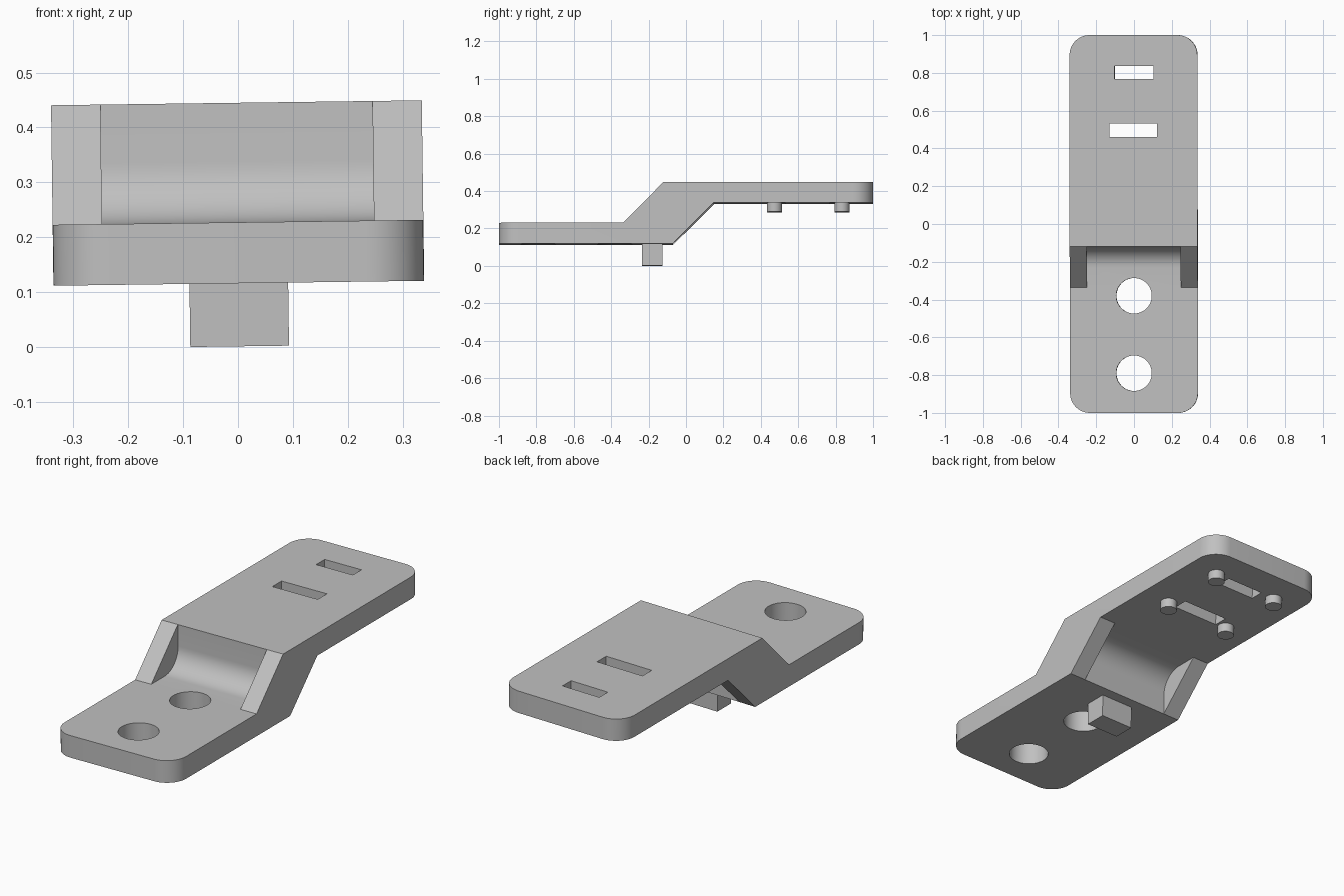
import bpy, bmesh, math
from mathutils import Matrix, Vector

if "Cube" in bpy.data.objects:
    bpy.data.objects.remove(bpy.data.objects["Cube"])

grey = bpy.data.materials.new("plain_grey")
grey.use_nodes = True
colour = (0.53, 0.53, 0.53, 1)
grey.diffuse_color = colour
grey.node_tree.nodes["Principled BSDF"].inputs["Base Color"].default_value = colour

HALF = 0.338                      # half width of the strap
LOW, LOW_TOP = 0.116, 0.227       # lower plate
HIGH, HIGH_TOP = 0.335, 0.445     # upper plate
TILT = Matrix.Translation((0.003, 0, 0)) @ Matrix.Rotation(-0.0133, 4, 'Y')


def finish(bm, name):
    bmesh.ops.recalc_face_normals(bm, faces=bm.faces)
    mesh = bpy.data.meshes.new(name)
    bm.to_mesh(mesh)
    bm.free()
    mesh.materials.append(grey)
    ob = bpy.data.objects.new(name, mesh)
    bpy.context.collection.objects.link(ob)
    return ob


def extrude_profile(points, x0, x1):
    """Sweep a (y, z) outline along x."""
    bm = bmesh.new()
    face = bm.faces.new([bm.verts.new((x0, y, z)) for y, z in points])
    new = bmesh.ops.extrude_face_region(bm, geom=[face])["geom"]
    verts = [v for v in new if isinstance(v, bmesh.types.BMVert)]
    bmesh.ops.translate(bm, verts=verts, vec=(x1 - x0, 0, 0))
    return bm


def box(name, lo, hi):
    bm = bmesh.new()
    lo, hi = Vector(lo), Vector(hi)
    place = Matrix.Translation((lo + hi) / 2) @ Matrix.Diagonal((*(hi - lo), 1))
    bmesh.ops.create_cube(bm, size=1, matrix=place)
    return finish(bm, name)


def cylinder(name, x, y, z0, z1, radius, sides=48):
    bm = bmesh.new()
    bmesh.ops.create_cone(bm, cap_ends=True, segments=sides, radius1=radius, radius2=radius,
                          depth=z1 - z0, matrix=Matrix.Translation((x, y, (z0 + z1) / 2)))
    return finish(bm, name)


def fillet(cy, cz, radius, start):
    """Quarter arc of points, starting at an angle in degrees."""
    return [(cy + radius * math.cos(math.radians(start + 7.5 * i)),
             cz + radius * math.sin(math.radians(start + 7.5 * i))) for i in range(13)]


# Stepped strap with rounded end corners
bm = extrude_profile([(-1, LOW), (-0.07, LOW), (0.15, HIGH), (1, HIGH), (1, HIGH_TOP),
                      (-0.12, HIGH_TOP), (-0.335, LOW_TOP), (-1, LOW_TOP)], -HALF, HALF)
corners = [e for e in bm.edges
           if all(abs(v.co.y) > 0.99 for v in e.verts)
           and abs(e.verts[0].co.x - e.verts[1].co.x) < 0.01]
bmesh.ops.bevel(bm, geom=corners, offset=0.105, segments=12, profile=0.5, affect='EDGES')
strap = finish(bm, "strap")

# Scoops in the upper and lower side of the ramp, leaving a cheek at each edge
R = 0.11
upper = [(-0.335, LOW_TOP)] + fillet(-0.12 - R, LOW_TOP + R, R, 270)
upper += [(-0.12, HIGH_TOP), (-0.12, 0.6), (-0.335, 0.6)]
lower = [(0.15, HIGH)] + fillet(-0.07 + R, HIGH - R, R, 90)
lower += [(-0.07, LOW), (-0.07, -0.1), (0.15, -0.1)]
cutters = [finish(extrude_profile(p, -0.248, 0.248), "scoop_cutter") for p in (upper, lower)]

# Bolt holes and strap slots
for y in (-0.38, -0.79):
    cutters.append(cylinder("hole_cutter", 0, y, 0, 0.6, 0.094, 64))
cutters.append(box("slot_cutter", (-0.1, 0.768, 0.2), (0.105, 0.836, 0.6)))
cutters.append(box("slot_cutter", (-0.128, 0.46, 0.2), (0.125, 0.533, 0.6)))

for cutter in cutters:
    cutter.hide_render = True
    mod = strap.modifiers.new("cut", 'BOOLEAN')
    mod.operation = 'DIFFERENCE'
    mod.solver = 'EXACT'
    mod.object = cutter
bpy.context.view_layer.update()
cut_mesh = bpy.data.meshes.new_from_object(strap.evaluated_get(bpy.context.evaluated_depsgraph_get()))
strap.modifiers.clear()
strap.data = cut_mesh
for cutter in cutters:
    bpy.data.objects.remove(cutter)

# Key block and four locating pins underneath
parts = [strap, box("key_block", (-0.09, -0.235, 0.001), (0.09, -0.125, LOW + 0.02))]
for row, y in (("front", 0.473), ("back", 0.833)):
    for side, x in (("right", -0.18), ("left", 0.18)):
        parts.append(cylinder(f"{row}_{side}_pin", x, y, 0.289, HIGH_TOP - 0.005, 0.04))

# Slight lean of the whole piece, then smooth the round walls
bpy.ops.object.select_all(action='DESELECT')
for ob in parts:
    ob.data.transform(TILT)
    ob.select_set(True)
bpy.context.view_layer.objects.active = strap
bpy.ops.object.shade_smooth_by_angle(angle=math.radians(30))
